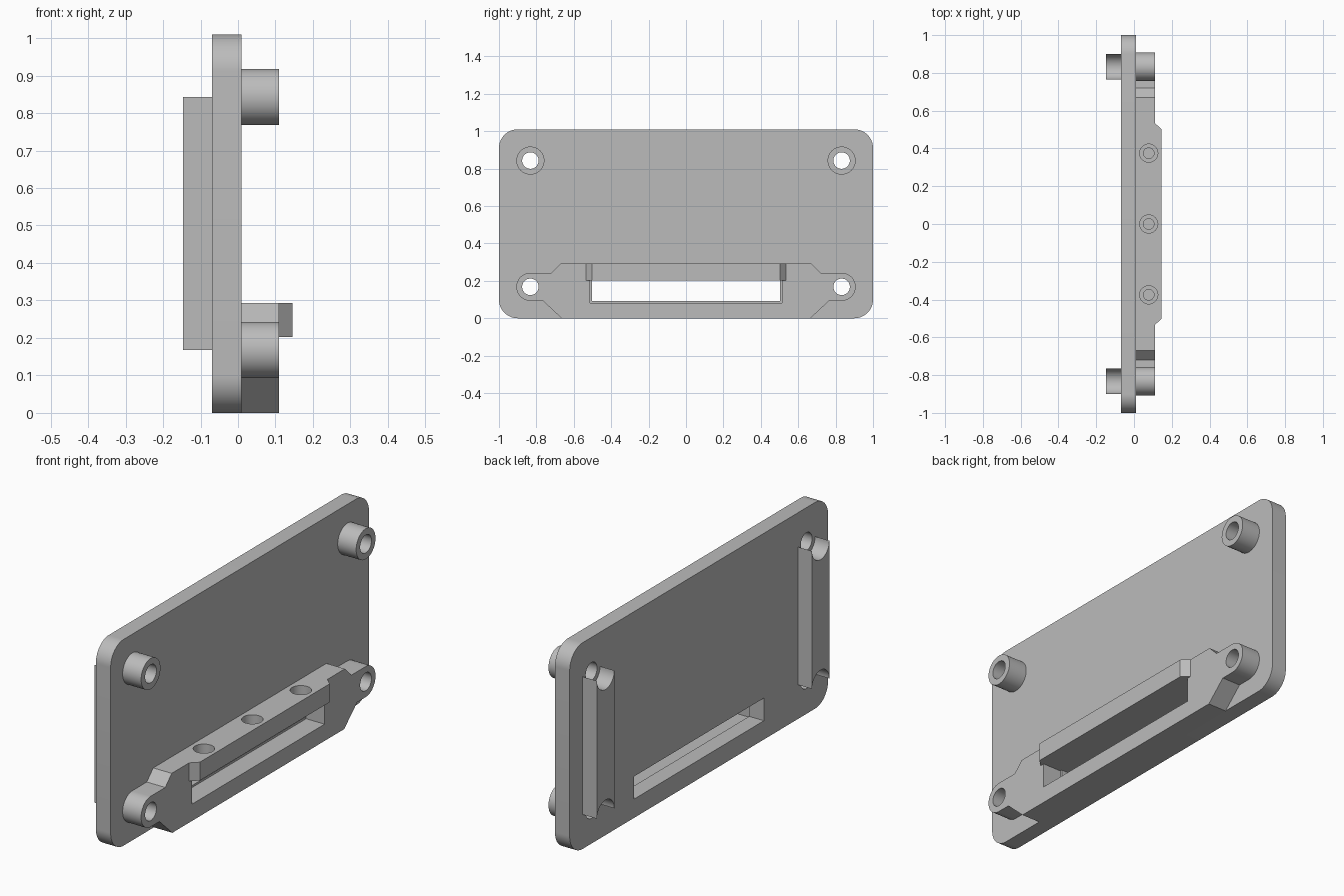
import bpy, bmesh
from math import cos, sin, pi, radians

cube = bpy.data.objects.get("Cube")
if cube:
    bpy.data.objects.remove(cube)

grey = bpy.data.materials.new("light_grey_plastic")
grey.use_nodes = True
GREY = (0.5, 0.5, 0.5, 1)
grey.diffuse_color = GREY
grey.node_tree.nodes["Principled BSDF"].inputs["Base Color"].default_value = GREY

BACK, FACE, PAD = -0.07, 0.01, 0.11       # plate back, plate face, standoff ends
HOLE_Y, LOW, HIGH = 0.832, 0.168, 0.843   # screw positions
BOSS_R, HOLE_R, RAIL_R = 0.075, 0.044, 0.067


def arc(cy, cz, r, start, end, n=16):
    """Points on an arc in the y-z plane, angles in degrees."""
    steps = [radians(start + (end - start) * i / n) for i in range(n + 1)]
    return [(cy + r * cos(a), cz + r * sin(a)) for a in steps]


def circle(cy, cz, r):
    return arc(cy, cz, r, 0, 360, 48)[:-1]


def rect(y0, y1, z0, z1):
    return [(y0, z0), (y1, z0), (y1, z1), (y0, z1)]


def finish(name, bm):
    bmesh.ops.recalc_face_normals(bm, faces=bm.faces)
    mesh = bpy.data.meshes.new(name)
    bm.to_mesh(mesh)
    bm.free()
    mesh.materials.append(grey)
    ob = bpy.data.objects.new(name, mesh)
    bpy.context.collection.objects.link(ob)
    return ob


def extrude(name, outline, x0, x1):
    """Extrude a y-z outline along x."""
    bm = bmesh.new()
    face = bm.faces.new([bm.verts.new((x0, y, z)) for y, z in outline])
    grown = bmesh.ops.extrude_face_region(bm, geom=[face])["geom"]
    verts = [v for v in grown if isinstance(v, bmesh.types.BMVert)]
    bmesh.ops.translate(bm, verts=verts, vec=(x1 - x0, 0, 0))
    return finish(name, bm)


def drill(x, y, z0, z1, r):
    """Vertical cylinder cutter."""
    bm = bmesh.new()
    bmesh.ops.create_cone(bm, cap_ends=True, segments=40, radius1=r, radius2=r, depth=z1 - z0)
    bmesh.ops.translate(bm, verts=bm.verts, vec=(x, y, (z0 + z1) / 2))
    return finish("drill_cutter", bm)


def activate(ob):
    bpy.ops.object.select_all(action='DESELECT')
    ob.select_set(True)
    bpy.context.view_layer.objects.active = ob


def cut(ob, *cutters):
    for cutter in cutters:
        cutter.hide_render = True
        mod = ob.modifiers.new("cut", 'BOOLEAN')
        mod.operation, mod.solver, mod.object = 'DIFFERENCE', 'EXACT', cutter
        activate(ob)
        bpy.ops.object.modifier_apply(modifier=mod.name)
        bpy.data.objects.remove(cutter)


def screw_hole(y, z):
    return extrude("hole_cutter", circle(y, z, HOLE_R), -0.3, 0.3)


parts = []
sides = {"left_end": 1, "right_end": -1}

# Rounded base plate with four screw holes and a slot
R, W, H = 0.1, 1.0, 1.01
outline = (arc(W - R, H - R, R, 0, 90) + arc(R - W, H - R, R, 90, 180)
           + arc(R - W, R, R, 180, 270) + arc(W - R, R, R, 270, 360))
plate = extrude("base_plate", outline, BACK, FACE)
cut(plate, extrude("slot_cutter", rect(-0.503, 0.503, 0.092, 0.203), -0.3, 0.3),
    *[screw_hole(s * HOLE_Y, z) for s in (1, -1) for z in (LOW, HIGH)])
parts.append(plate)

# Upper standoffs and rear rails with scooped ends
for label, s in sides.items():
    y = s * HOLE_Y
    boss = extrude("standoff_" + label, circle(y, HIGH, BOSS_R), FACE, PAD)
    cut(boss, screw_hole(y, HIGH))
    rail_outline = arc(y, LOW, RAIL_R, 180, 0, 24) + arc(y, HIGH, RAIL_R, 0, -180, 24)
    rail = extrude("rear_rail_" + label, rail_outline, -0.147, BACK)
    parts += [boss, rail]

# Front bracket with rounded ears
half = ([(0.665, 0), (0.765, LOW - BOSS_R)] + arc(HOLE_Y, LOW, BOSS_R, -90, 90, 24)
        + [(0.72, LOW + BOSS_R), (0.67, 0.293)])
bracket = extrude("front_bracket", half + [(-y, z) for y, z in reversed(half)], FACE, PAD)
cut(bracket, extrude("pocket_cutter", rect(-0.513, 0.513, 0.082, 0.203), -0.1, 0.3),
    *[screw_hole(s * HOLE_Y, LOW) for s in (1, -1)])

# Overhanging lip with chamfered ends
bm = bmesh.new()
lip_plan = [(PAD - 0.02, -0.535), (PAD, -0.535), (0.145, -0.502),
            (0.145, 0.502), (PAD, 0.535), (PAD - 0.02, 0.535)]
face = bm.faces.new([bm.verts.new((x, y, 0.203)) for x, y in lip_plan])
grown = bmesh.ops.extrude_face_region(bm, geom=[face])["geom"]
bmesh.ops.translate(bm, verts=[v for v in grown if isinstance(v, bmesh.types.BMVert)],
                    vec=(0, 0, 0.09))
lip = finish("lip", bm)
join = bracket.modifiers.new("join", 'BOOLEAN')
join.operation, join.solver, join.object = 'UNION', 'EXACT', lip
activate(bracket)
bpy.ops.object.modifier_apply(modifier=join.name)
bpy.data.objects.remove(lip)

# Blind stepped holes in the bracket top
for y in (-0.375, 0, 0.375):
    cut(bracket, drill(0.078, y, 0.235, 0.4, 0.048), drill(0.078, y, 0.215, 0.4, 0.028))
parts.append(bracket)

# Smooth the round walls, keep the edges crisp
for ob in parts:
    activate(ob)
    bpy.ops.object.shade_smooth_by_angle(angle=radians(30))
